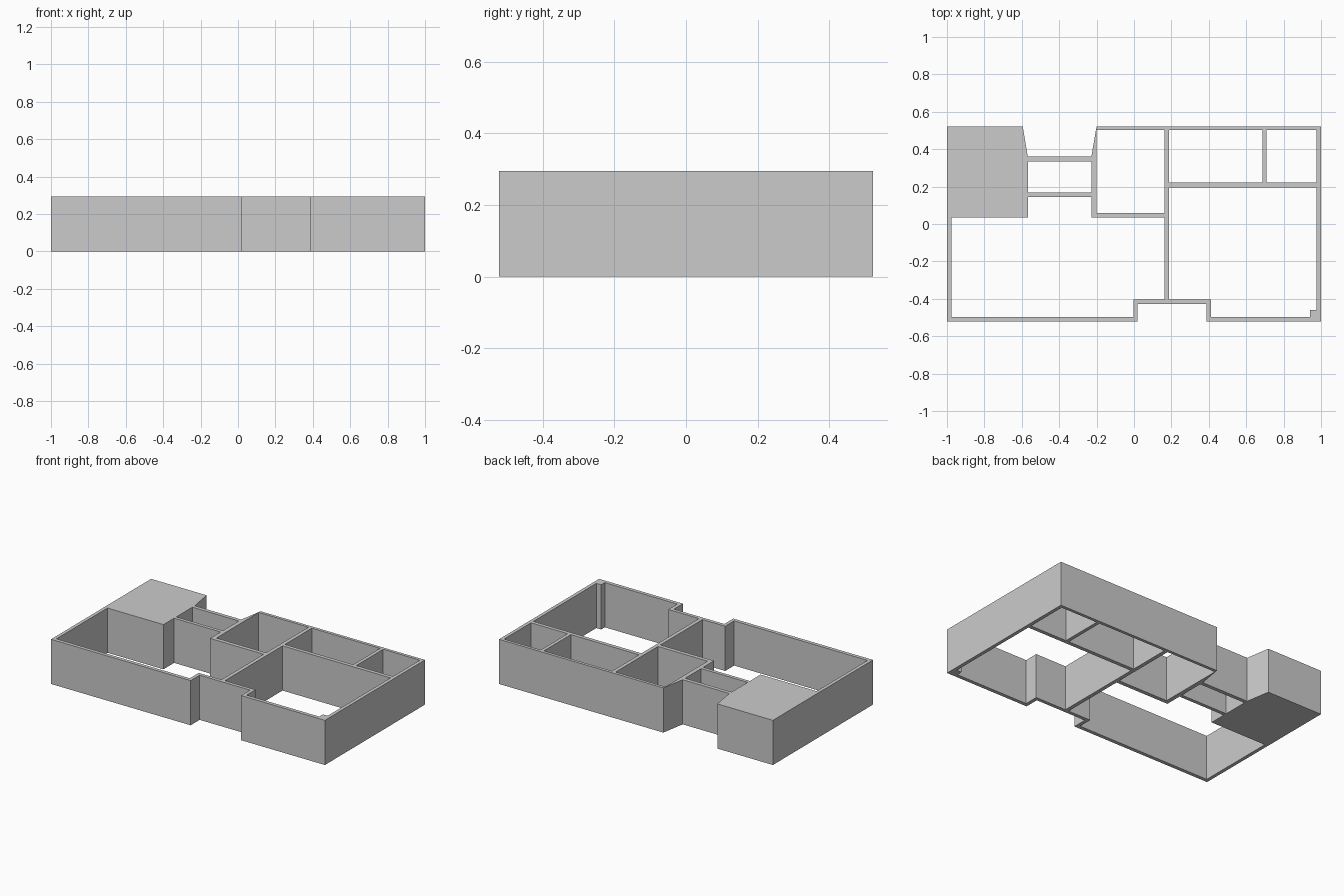
import bpy, bmesh

if "Cube" in bpy.data.objects:
    bpy.data.objects.remove(bpy.data.objects["Cube"])

HEIGHT = 0.295


def rect(x0, x1, y0, y1):
    return [(x0, y0), (x1, y0), (x1, y1), (x0, y1)]


# Outer footprint: front porch recess, rear recess with slanted sides
footprint = [(-1, -.522), (.02, -.522), (.02, -.428), (.388, -.428), (.388, -.522), (1, -.522),
             (1, .522), (-.2, .522), (-.228, .36), (-.568, .36), (-.595, .522), (-1, .522)]

# Open rooms; everything between them stays as wall or as the solid corner block
main_room = [(-.977, -.498), (-.003, -.498), (-.003, -.405), (.163, -.405), (.163, .034),
             (-.228, .034), (-.228, .145), (-.568, .145), (-.568, .034), (-.977, .034)]
right_room = [(.188, -.405), (.412, -.405), (.412, -.498), (.942, -.498), (.942, -.46),
              (.977, -.46), (.977, .196), (.188, .196)]
small_rooms = [rect(-.568, -.228, .168, .335),   # passage
               rect(-.2, .163, .06, .502),       # middle room
               rect(.188, .686, .221, .502),     # rear room
               rect(.709, .977, .221, .502)]     # corner room

# Floor plan as a filled curve with holes, extruded to wall height
plan = bpy.data.curves.new("building_walls", 'CURVE')
plan.dimensions = '2D'
plan.fill_mode = 'BOTH'
plan.extrude = HEIGHT / 2
for loop in [footprint, main_room, right_room] + small_rooms:
    spline = plan.splines.new('POLY')
    spline.points.add(len(loop) - 1)
    for point, (x, y) in zip(spline.points, loop):
        point.co = (x, y, 0, 1)
    spline.use_cyclic_u = True

walls = bpy.data.objects.new("building_walls", plan)
bpy.context.collection.objects.link(walls)
bpy.context.view_layer.objects.active = walls
walls.select_set(True)
bpy.ops.object.convert(target='MESH')
walls = bpy.context.object
walls.name = "building_walls"

# Stand on the ground, weld caps to walls, flat shading
bm = bmesh.new()
bm.from_mesh(walls.data)
bmesh.ops.translate(bm, verts=bm.verts, vec=(0, 0, HEIGHT / 2))
bmesh.ops.remove_doubles(bm, verts=bm.verts, dist=1e-4)
bmesh.ops.recalc_face_normals(bm, faces=bm.faces)
for f in bm.faces:
    f.smooth = False
bm.to_mesh(walls.data)
bm.free()
